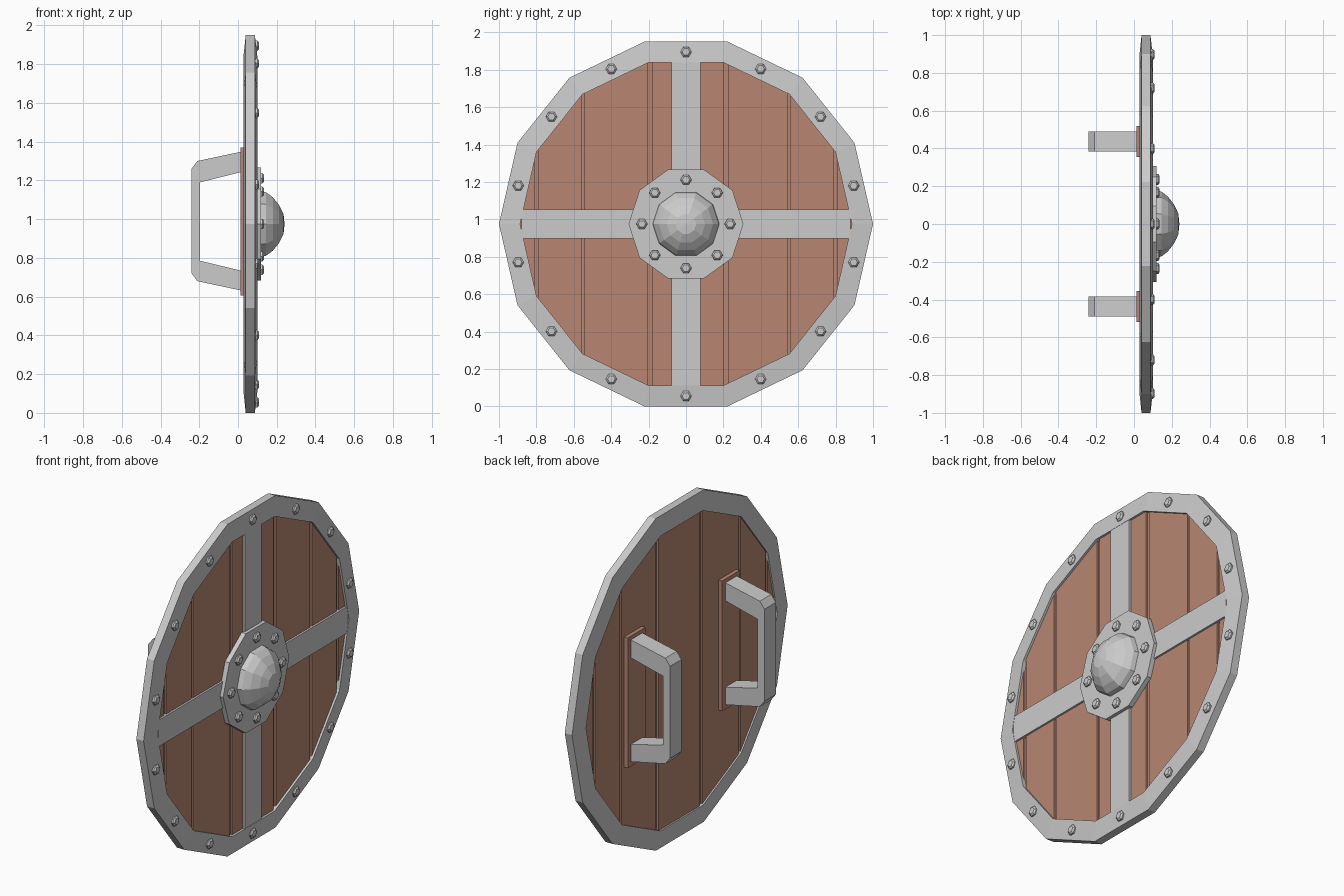
import bpy, bmesh
from math import sin, cos, pi
from mathutils import Vector

if "Cube" in bpy.data.objects:
    bpy.data.objects.remove(bpy.data.objects["Cube"])

CZ = 0.975  # height of the shield centre
wood = bpy.data.materials.new("wood")
wood.diffuse_color = (0.48, 0.24, 0.17, 1)
wood.use_nodes = True
wood.node_tree.nodes["Principled BSDF"].inputs["Base Color"].default_value = wood.diffuse_color


def finish(bm, name, mat=None):
    bmesh.ops.recalc_face_normals(bm, faces=bm.faces[:])
    me = bpy.data.meshes.new(name)
    bm.to_mesh(me)
    bm.free()
    ob = bpy.data.objects.new(name, me)
    bpy.context.collection.objects.link(ob)
    if mat:
        me.materials.append(mat)
    return ob


def turned(name, profile, n, y=0, z=CZ, mat=None, ring=False):
    """Faceted solid around the x axis; profile is a list of (radius, x)."""
    bm = bmesh.new()
    loops = [[bm.verts.new((x, y + r * cos(2 * pi * k / n), z + r * sin(2 * pi * k / n)))
              for k in range(n)] for r, x in profile]
    pairs = list(zip(loops, loops[1:]))
    if ring:
        pairs.append((loops[-1], loops[0]))
    for a, b in pairs:
        for k in range(n):
            j = (k + 1) % n
            bm.faces.new((a[k], a[j], b[j], b[k]))
    if not ring:
        bm.faces.new(loops[0])
        bm.faces.new(loops[-1])
    bmesh.ops.remove_doubles(bm, verts=bm.verts[:], dist=0.0001)
    return finish(bm, name, mat)


def box(name, x0, x1, y0, y1, z0, z1, mat=None):
    bm = bmesh.new()
    bmesh.ops.create_cube(bm, size=1)
    for v in bm.verts:
        v.co = ((x0 + x1) / 2 + v.co.x * (x1 - x0),
                (y0 + y1) / 2 + v.co.y * (y1 - y0),
                (z0 + z1) / 2 + v.co.z * (z1 - z0))
    return finish(bm, name, mat)


def plank(name, y0, y1):
    """Slice of a 14-sided board between two y positions."""
    bm = bmesh.new()
    ends = [[bm.verts.new((x, 0.92 * cos(2 * pi * k / 14), CZ + 0.92 * sin(2 * pi * k / 14)))
             for k in range(14)] for x in (0.037, 0.087)]
    for e in ends:
        bm.faces.new(e)
    for k in range(14):
        j = (k + 1) % 14
        bm.faces.new((ends[0][k], ends[0][j], ends[1][j], ends[1][k]))
    for y, s in ((y0, -1), (y1, 1)):
        bmesh.ops.bisect_plane(bm, geom=bm.verts[:] + bm.edges[:] + bm.faces[:],
                               plane_co=(0, y, 0), plane_no=Vector((0, s, 0)), clear_outer=True)
        bmesh.ops.holes_fill(bm, edges=[e for e in bm.edges if e.is_boundary])
    return finish(bm, name, wood)


# metal rim
turned("rim", [(0.887, 0.028), (1.0, 0.04), (1.0, 0.087), (0.887, 0.1)], 14, ring=True)

# wooden planks over a thin core that closes the grooves
turned("plank_core", [(0.91, 0.048), (0.91, 0.076)], 14, mat=wood)
cuts = [-0.95, -0.81, -0.79, -0.557, -0.543, -0.203, -0.18,
        0.203, 0.226, 0.545, 0.56, 0.79, 0.81, 0.95]
edges = [cuts[0]] + cuts[1:-1] + [cuts[-1]]
for i in range(0, len(edges), 2):
    plank("plank", edges[i], edges[i + 1])

# cross straps
box("vertical_strap", 0.06, 0.0985, -0.078, 0.078, CZ - 0.87, CZ + 0.87)
box("horizontal_strap", 0.06, 0.0985, -0.88, 0.88, CZ - 0.078, CZ + 0.078)

# boss plate and dome
turned("boss_plate", [(0.307, 0.09), (0.307, 0.118)], 10)
turned("boss_dome", [(0.18, 0.11), (0.172, 0.145), (0.145, 0.18),
                     (0.103, 0.212), (0.055, 0.235), (0, 0.24)][:-1] + [(0.002, 0.24)], 10)


# hexagonal bolts
def bolts(name, count, radius, x):
    for k in range(count):
        a = 2 * pi * k / count
        turned(name, [(0.03, x - 0.03), (0.03, x - 0.008), (0.02, x)], 6,
               radius * sin(a), CZ + radius * cos(a))


bolts("rim_bolt", 14, 0.92, 0.108)
bolts("boss_bolt", 8, 0.236, 0.135)

# pair of handles on wooden mounts
outer = [(0.025, 1.35), (-0.21, 1.30), (-0.24, 1.26), (-0.24, 0.72), (-0.21, 0.68), (0.025, 0.63)]
inner = [(0.025, 1.245), (-0.195, 1.19), (-0.195, 1.19), (-0.195, 0.785), (-0.195, 0.785), (0.025, 0.732)]
for side in (-1, 1):
    yc = 0.438 * side
    box("handle_mount", 0.014, 0.04, yc - 0.082, yc + 0.082, 0.605, 1.37, wood)
    bm = bmesh.new()
    rows = [[bm.verts.new((p[0], yc + s * 0.053, p[1])) for p, s in
             ((o, -1), (o, 1), (i, 1), (i, -1))] for o, i in zip(outer, inner)]
    for a, b in zip(rows, rows[1:]):
        for k in range(4):
            j = (k + 1) % 4
            bm.faces.new((a[k], a[j], b[j], b[k]))
    bm.faces.new(rows[0])
    bm.faces.new(rows[-1])
    bmesh.ops.remove_doubles(bm, verts=bm.verts[:], dist=0.0001)
    finish(bm, "handle")
